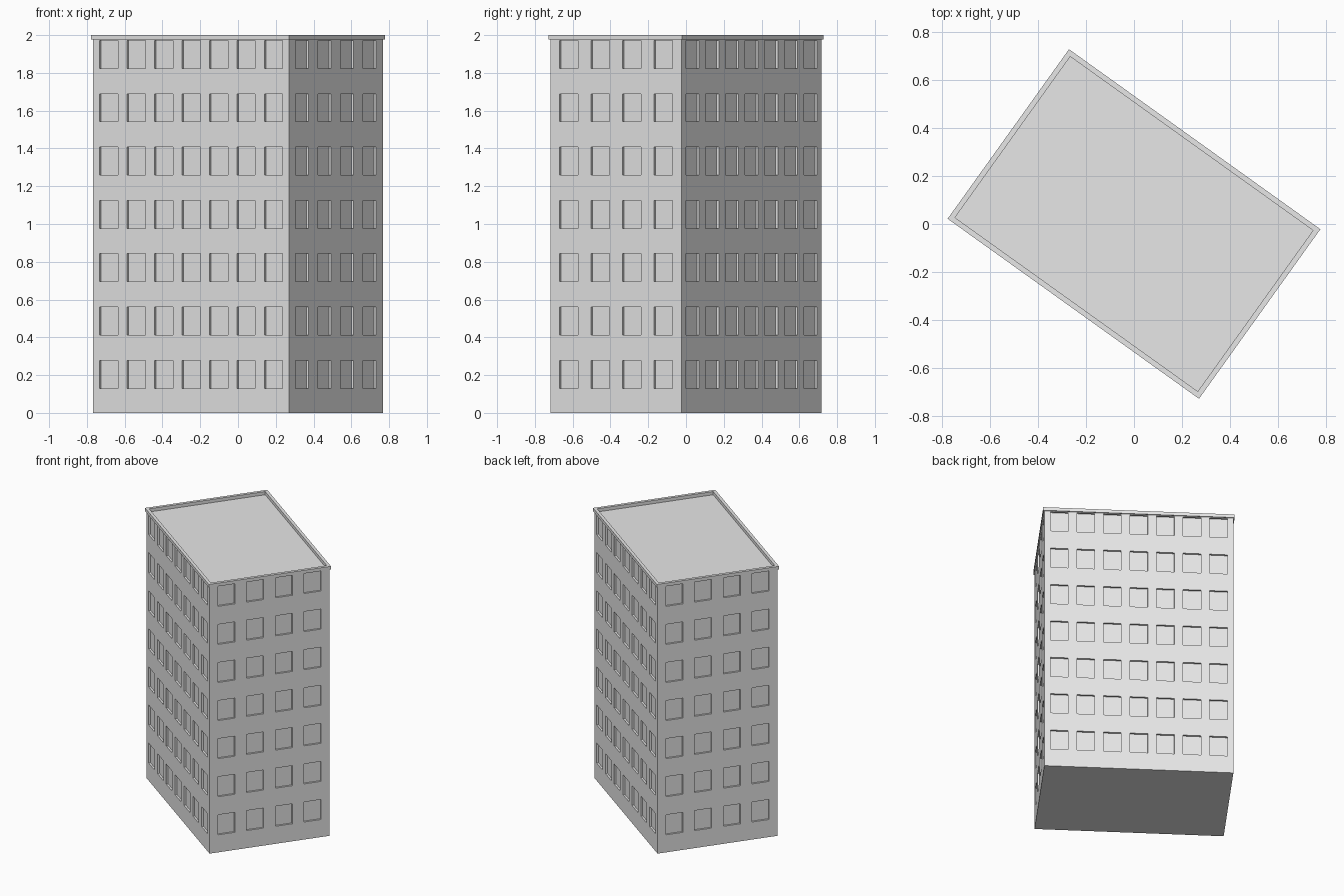
import bpy
import bmesh
from math import radians
from mathutils import Matrix, Vector

cube = bpy.data.objects.get("Cube")
if cube:
    bpy.data.objects.remove(cube, do_unlink=True)

HEIGHT, EAVES = 2.0, 1.976
HALF_L, HALF_W = 0.637, 0.427          # wall half sizes
LIP, RIM = 0.008, 0.022                # parapet overhang and thickness
WIN_W, WIN_H, RECESS = 0.12, 0.148, 0.014
SILL, STOREY, FLOORS = 0.13, 0.2823, 7
TURN = Matrix.Rotation(radians(-35.6), 4, "Z")

grey = bpy.data.materials.new("plain_grey")
grey.use_nodes = True
colour = (0.8, 0.8, 0.8, 1)
grey.diffuse_color = colour
grey.node_tree.nodes["Principled BSDF"].inputs["Base Color"].default_value = colour


def finish(bm, name):
    bmesh.ops.remove_doubles(bm, verts=bm.verts, dist=0.0001)
    bmesh.ops.recalc_face_normals(bm, faces=bm.faces)
    bm.transform(TURN)
    mesh = bpy.data.meshes.new(name)
    bm.to_mesh(mesh)
    bm.free()
    mesh.materials.append(grey)
    bpy.context.collection.objects.link(bpy.data.objects.new(name, mesh))


def breaks(start, step, count, size, low, high):
    """Edges of evenly spaced openings, with the ends of the wall."""
    cuts = [low]
    for i in range(count):
        cuts += [start + i * step, start + i * step + size]
    return cuts + [high]


def rectangle(bm, x, y, z):
    return [bm.verts.new(p) for p in ((-x, -y, z), (x, -y, z), (x, y, z), (-x, y, z))]


def wall(name, half, dist, count, step, angle):
    """Wall facing -y with a grid of recessed windows, then turned into place."""
    bm = bmesh.new()
    first = -((count - 1) * step + WIN_W) / 2
    us = breaks(first, step, count, WIN_W, -half, half)
    zs = breaks(SILL, STOREY, FLOORS, WIN_H, 0, EAVES)
    grid = [[bm.verts.new((u, -dist, z)) for u in us] for z in zs]
    windows = []
    for r in range(len(zs) - 1):
        for c in range(len(us) - 1):
            face = bm.faces.new((grid[r][c], grid[r][c + 1],
                                 grid[r + 1][c + 1], grid[r + 1][c]))
            if r % 2 and c % 2:
                windows.append(face)
    panes = bmesh.ops.extrude_discrete_faces(bm, faces=windows)["faces"]
    for pane in panes:
        bmesh.ops.translate(bm, verts=pane.verts, vec=Vector((0, RECESS, 0)))
    bm.normal_update()
    bm.transform(Matrix.Rotation(radians(angle), 4, "Z"))
    return bm


# Four walls joined with base and roof into one shell
shell = bmesh.new()
for angle in (0, 90, 180, 270):
    if angle % 180:
        side = wall("short", HALF_W, HALF_L, 4, 0.2044, angle)
    else:
        side = wall("long", HALF_L, HALF_W, 7, 0.179, angle)
    temp = bpy.data.meshes.new("temp")
    side.to_mesh(temp)
    side.free()
    shell.from_mesh(temp)
    bpy.data.meshes.remove(temp)
for z in (0, EAVES):
    shell.faces.new(rectangle(shell, HALF_L, HALF_W, z))
finish(shell, "building_walls")

# Parapet ring around the flat roof
ring = bmesh.new()
x, y = HALF_L + LIP, HALF_W + LIP
loops = [rectangle(ring, x, y, EAVES), rectangle(ring, x, y, HEIGHT),
         rectangle(ring, x - RIM, y - RIM, HEIGHT),
         rectangle(ring, x - RIM, y - RIM, EAVES)]
for k in range(4):
    a, b = loops[k], loops[(k + 1) % 4]
    for i in range(4):
        j = (i + 1) % 4
        ring.faces.new((a[i], a[j], b[j], b[i]))
finish(ring, "roof_parapet")
